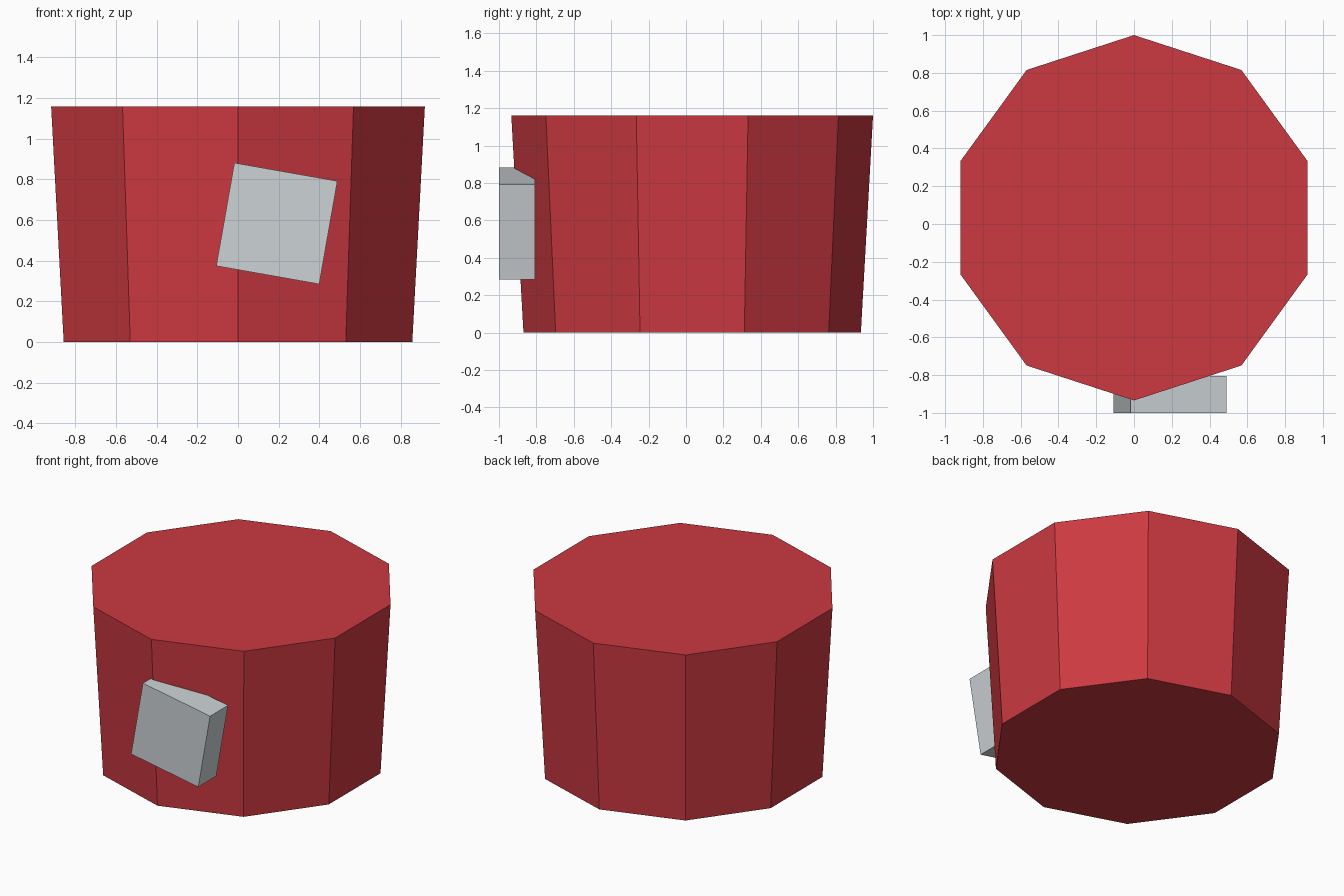
import bpy, math

if "Cube" in bpy.data.objects:
    bpy.data.objects.remove(bpy.data.objects["Cube"])


def linear(c):
    c /= 255
    return c / 12.92 if c <= 0.04045 else ((c + 0.055) / 1.055) ** 2.4


def material(name, rgb):
    m = bpy.data.materials.new(name)
    m.diffuse_color = (*[linear(c) for c in rgb], 1)
    m.use_nodes = True
    m.node_tree.nodes["Principled BSDF"].inputs["Base Color"].default_value = m.diffuse_color
    return m


red = material("red", (204, 57, 65))
grey = material("light_grey", (204, 210, 213))

# Ten-sided tapered drum, wider at the top, with a corner facing the front
height = 1.16
bpy.ops.mesh.primitive_cone_add(vertices=10, radius1=0.902, radius2=0.967,
                                depth=height, location=(0, 0.033, height / 2))
drum = bpy.context.object
drum.name = "drum"
drum.data.materials.append(red)

# Square block, tilted and partly sunk into the front
front_y, back_y = -1.0, -0.806
bpy.ops.mesh.primitive_cube_add(size=1, location=(0.191, (front_y + back_y) / 2, 0.583),
                                rotation=(0, math.radians(10), 0))
block = bpy.context.object
block.name = "front_block"
block.scale = (0.515, back_y - front_y, 0.515)
block.data.materials.append(grey)
